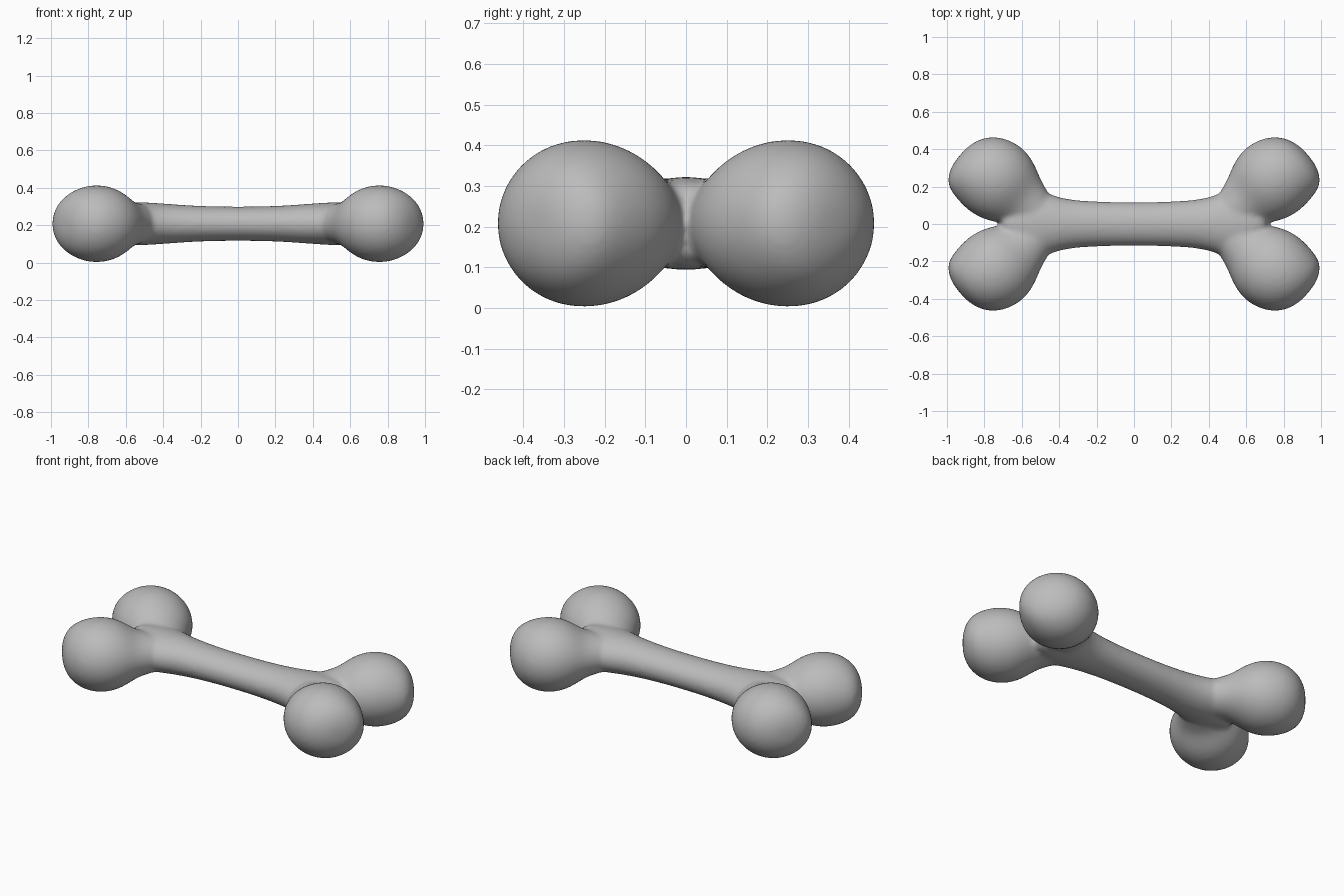
import bpy, bmesh, math
from mathutils import Vector

cube = bpy.data.objects.get("Cube")
if cube:
    bpy.data.objects.remove(cube, do_unlink=True)

MID_Z = 0.208
SIDES = 32

grey = bpy.data.materials.new("plain_grey")
grey.use_nodes = True
colour = (0.5, 0.5, 0.5, 1)
grey.diffuse_color = colour
grey.node_tree.nodes["Principled BSDF"].inputs["Base Color"].default_value = colour


def loft(bm, sections, across):
    """Closed tube through elliptical sections: (centre, half width, half height)."""
    rings = []
    for centre, w, h in sections:
        ring = []
        for i in range(SIDES):
            t = 2 * math.pi * i / SIDES
            p = centre + across * (1.008 * w * math.cos(t))
            ring.append(bm.verts.new((p.x, p.y, MID_Z + 1.008 * h * math.sin(t))))
        rings.append(ring)
    for a, b in zip(rings, rings[1:]):
        for i in range(SIDES):
            j = (i + 1) % SIDES
            bm.faces.new((a[i], a[j], b[j], b[i]))
    bm.faces.new(rings[0])
    bm.faces.new(rings[-1])


bm = bmesh.new()

# Shaft: x, half width, half height for one half, mirrored to the other
half = [(0.0, 0.116, 0.091), (0.12, 0.117, 0.092), (0.24, 0.121, 0.096),
        (0.35, 0.130, 0.104), (0.43, 0.150, 0.110), (0.50, 0.180, 0.114),
        (0.57, 0.175, 0.115), (0.64, 0.120, 0.110), (0.72, 0.050, 0.095)]
shaft = [(-x, w, h) for x, w, h in reversed(half[1:])] + half
loft(bm, [(Vector((x, 0, 0)), w, h) for x, w, h in shaft], Vector((0, 1, 0)))

# Knobs with necks: distance along the diagonal, sideways shift, half width, half height
profile = [(-0.36, 0, 0.09, 0.09), (-0.27, 0, 0.125, 0.108), (-0.20, 0, 0.150, 0.122),
           (-0.15, 0, 0.176, 0.152), (-0.10, 0, 0.200, 0.182), (-0.05, 0, 0.214, 0.199),
           (0.0, 0, 0.219, 0.206), (0.05, 0.002, 0.214, 0.204), (0.10, 0.006, 0.202, 0.192),
           (0.14, 0.013, 0.185, 0.172), (0.175, 0.020, 0.160, 0.145),
           (0.20, 0.024, 0.122, 0.110), (0.216, 0.025, 0.080, 0.070),
           (0.223, 0.025, 0.035, 0.030)]
angle = math.radians(40)
for sx in (1, -1):
    for sy in (1, -1):
        along = Vector((sx * math.cos(angle), sy * math.sin(angle), 0))
        across = Vector((sx * math.sin(angle), -sy * math.cos(angle), 0))
        centre = Vector((sx * 0.745, sy * 0.243, 0))
        loft(bm, [(centre + along * d + across * s, w, h) for d, s, w, h in profile], across)

bmesh.ops.recalc_face_normals(bm, faces=bm.faces[:])
mesh = bpy.data.meshes.new("bone")
bm.to_mesh(mesh)
bm.free()
mesh.materials.append(grey)
mesh.polygons.foreach_set("use_smooth", [True] * len(mesh.polygons))
bone = bpy.data.objects.new("bone", mesh)
bpy.context.collection.objects.link(bone)

# Round the lofts, fuse them into one skin and soften the joins
sub = bone.modifiers.new("round", "SUBSURF")
sub.levels = sub.render_levels = 1
fuse = bone.modifiers.new("fuse", "REMESH")
fuse.mode = "VOXEL"
fuse.voxel_size = 0.012
fuse.use_smooth_shade = True
soft = bone.modifiers.new("soften", "SMOOTH")
soft.factor = 0.5
soft.iterations = 10
